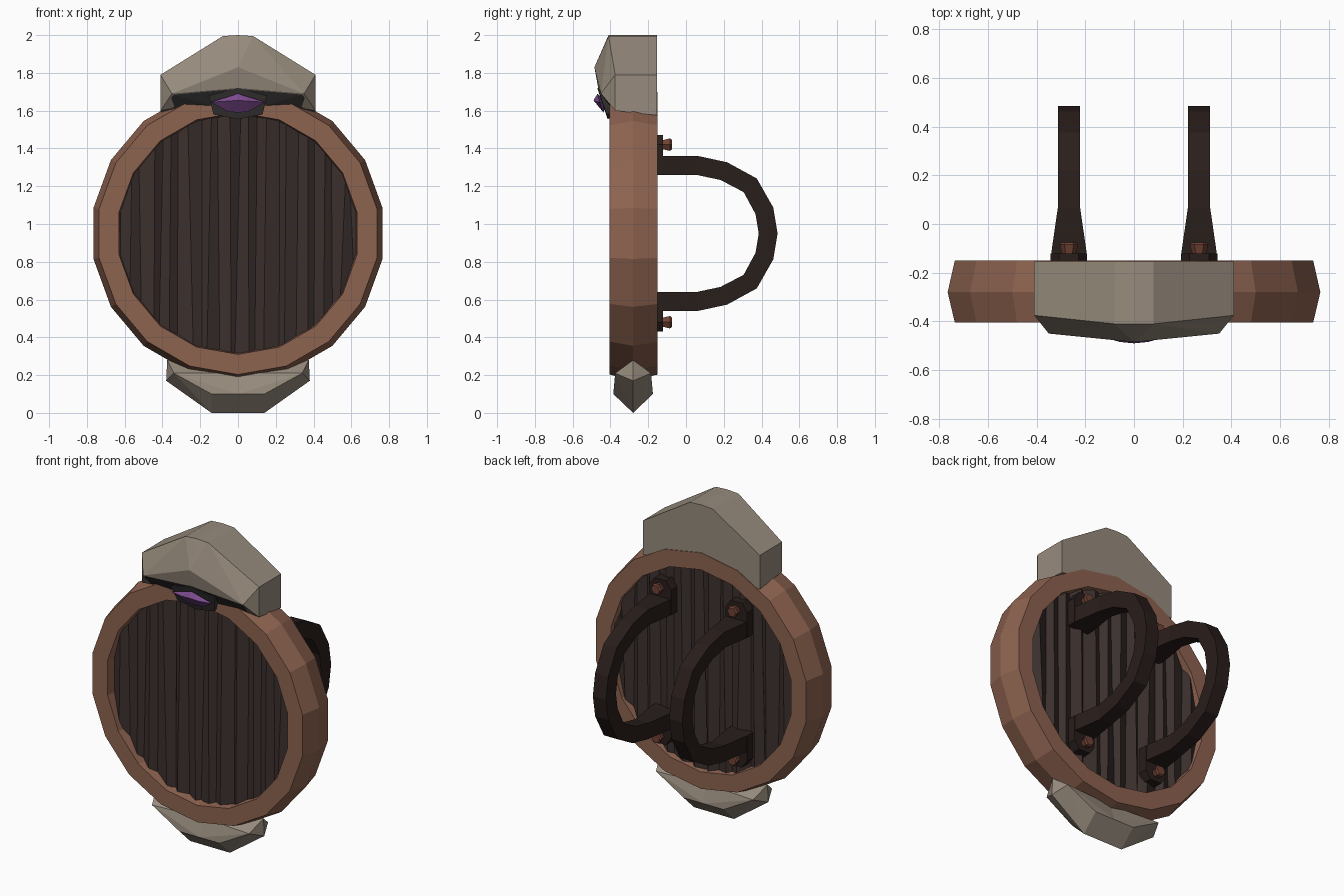
import bpy, bmesh, math, random
from mathutils import Vector

if "Cube" in bpy.data.objects:
    bpy.data.objects.remove(bpy.data.objects["Cube"])

random.seed(4)
YC = -0.28          # mid depth of the shield body
ZC = 0.95           # shield centre height


def material(name, col):
    m = bpy.data.materials.new(name)
    m.diffuse_color = (*col, 1)
    m.use_nodes = True
    m.node_tree.nodes["Principled BSDF"].inputs["Base Color"].default_value = m.diffuse_color
    return m


RIM = material("copper_brown", (0.27, 0.125, 0.08))
WOOD = material("dark_wood", (0.045, 0.03, 0.027))
STONE = material("pale_stone", (0.31, 0.26, 0.205))
LEATHER = material("dark_leather", (0.022, 0.013, 0.011))
STUD = material("stud_copper", (0.16, 0.055, 0.035))
DARK = material("dark_setting", (0.04, 0.037, 0.036))
GEM = material("purple_gem", (0.2, 0.07, 0.27))


def finish(bm, name, mat, mirror=False):
    bmesh.ops.recalc_face_normals(bm, faces=bm.faces)
    me = bpy.data.meshes.new(name)
    bm.to_mesh(me)
    bm.free()
    me.materials.append(mat)
    ob = bpy.data.objects.new(name, me)
    bpy.context.collection.objects.link(ob)
    if mirror:
        ob.modifiers.new("mirror", "MIRROR")
    return ob


def hull(name, pts, mat, mirror=False):
    """Faceted solid around the points; mirrored halves are left open at x = 0."""
    bm = bmesh.new()
    for p in pts:
        bm.verts.new(p)
    res = bmesh.ops.convex_hull(bm, input=bm.verts)
    loose = [v for v in bm.verts if not v.link_faces]
    bmesh.ops.delete(bm, geom=loose, context="VERTS")
    if mirror:
        seam = [f for f in bm.faces if all(abs(v.co.x) < 1e-5 for v in f.verts)]
        bmesh.ops.delete(bm, geom=seam, context="FACES_ONLY")
    return finish(bm, name, mat, mirror)


def bridge(bm, loops, closed=False):
    """Join rings of vertices with quads."""
    n = len(loops[0])
    pairs = list(zip(loops, loops[1:])) + ([(loops[-1], loops[0])] if closed else [])
    for a, b in pairs:
        for i in range(n):
            j = (i + 1) % n
            bm.faces.new((a[i], a[j], b[j], b[i]))


# Shield rim: 18-sided, bulging on the outside
bm = bmesh.new()
section = [(0.64, -0.405), (0.747, -0.405), (0.777, YC), (0.747, -0.15), (0.64, -0.15), (0.625, YC)]
loops = []
for i in range(18):
    a = -math.pi / 2 + i * math.tau / 18
    loops.append([bm.verts.new((r * math.cos(a), y, ZC + r * math.sin(a))) for r, y in section])
bridge(bm, loops, closed=True)
finish(bm, "shield_rim", RIM)

# Plank panel: slightly slanted ridges, clipped to a circle
bm = bmesh.new()
R, N = 0.66, 26
loops = []
for i in range(N + 1):
    x = -R + 2 * R * i / N
    ends = []
    for s in (1, -1):
        xe = x + (random.uniform(-0.02, 0.02) if 0 < i < N else 0)
        ends.append((xe, ZC + s * math.sqrt(max(R * R - xe * xe, 0.0004))))
    d = 0.014 if i % 2 else -0.014
    (xt, zt), (xb, zb) = ends
    loops.append([bm.verts.new(p) for p in (
        (xt, -0.36 + d, zt), (xb, -0.36 + d, zb), (xb, -0.18 - d, zb), (xt, -0.18 - d, zt))])
bridge(bm, loops)
bm.faces.new(loops[0])
bm.faces.new(loops[-1])
finish(bm, "plank_panel", WOOD)

# Crest block on top
hull("crest_block", [
    (0, -0.41, 2.0), (0.08, -0.41, 1.995), (0.41, -0.375, 1.79),
    (0, -0.153, 2.0), (0.08, -0.153, 1.995), (0.41, -0.153, 1.79),
    (0, -0.485, 1.83), (0.35, -0.45, 1.69), (0, -0.465, 1.72),
    (0.41, -0.375, 1.60), (0.41, -0.153, 1.575),
    (0, -0.40, 1.66), (0, -0.153, 1.65)], STONE, mirror=True)

# Dark shadowed underside of the crest
hull("crest_underside", [
    (0, -0.462, 1.715), (0.34, -0.447, 1.685), (0.4, -0.378, 1.61),
    (0, -0.40, 1.64), (0.12, -0.40, 1.62), (0, -0.3, 1.7), (0.36, -0.3, 1.66)], DARK, mirror=True)

# Gem and its setting
hull("gem_setting", [
    (0, -0.47, 1.72), (0.155, -0.455, 1.68), (0.13, -0.42, 1.58), (0, -0.415, 1.555),
    (0, -0.38, 1.70), (0.15, -0.38, 1.67), (0.13, -0.38, 1.59), (0, -0.38, 1.57)],
    DARK, mirror=True)
hull("gem", [
    (0, -0.49, 1.655), (0.06, -0.484, 1.65), (0.145, -0.458, 1.645), (0, -0.468, 1.69),
    (0.055, -0.44, 1.595), (0, -0.437, 1.59), (0, -0.42, 1.64)], GEM, mirror=True)

# Foot block below the rim
foot = [(0.375, YC, 0.28), (0.38, YC, 0.17), (0.14, YC, 0.0), (0, YC, 0.0), (0, YC, 0.26)]
for s in (1, -1):
    foot += [(0.34, YC + 0.095 * s, 0.21), (0.14, YC + 0.105 * s, 0.10),
             (0, YC + 0.105 * s, 0.10), (0, YC + 0.07 * s, 0.21)]
hull("foot_block", foot, STONE, mirror=True)

# Arm straps: flat band swept along an arch, flared at both ends
half = [(-0.14, 1.31), (-0.1, 1.31), (0.06, 1.31), (0.2, 1.28), (0.34, 1.205), (0.415, 1.07)]
path = half + [(0.435, 0.95)] + [(y, 2 * ZC - z) for y, z in reversed(half)]
widths = [0.075, 0.07] + [0.046] * (len(path) - 4) + [0.07, 0.075]
for side, sx in (("left", -1), ("right", 1)):
    cx = 0.267 * sx
    bm = bmesh.new()
    loops = []
    for i, (y, z) in enumerate(path):
        p, q = path[max(i - 1, 0)], path[min(i + 1, len(path) - 1)]
        t = Vector((q[0] - p[0], q[1] - p[1])).normalized()
        n = Vector((-t.y, t.x)) * 0.05
        w = widths[i]
        loops.append([bm.verts.new((cx + a * w, y + b * n.x, z + b * n.y))
                      for a, b in ((-1, -1), (1, -1), (1, 1), (-1, 1))])
    bridge(bm, loops)
    bm.faces.new(loops[0])
    bm.faces.new(loops[-1])
    finish(bm, side + "_arm_strap", LEATHER)

    # Mounting tabs and flared hexagonal studs
    for end, sz in (("upper", 1), ("lower", -1)):
        tab = [(-0.075, 0.31), (0.075, 0.31), (0.075, 0.47), (0.04, 0.52), (-0.04, 0.52), (-0.075, 0.47)]
        hull(f"{side}_{end}_tab",
             [(cx + x, y, ZC + sz * z) for x, z in tab for y in (-0.185, -0.122)], LEATHER)
        stud = []
        for y, r in ((-0.13, 0.026), (-0.085, 0.038), (-0.075, 0.03)):
            for k in range(6):
                a = k * math.pi / 3
                stud.append((cx + r * math.cos(a), y, ZC + sz * 0.47 + r * math.sin(a)))
        hull(f"{side}_{end}_stud", stud, STUD)
